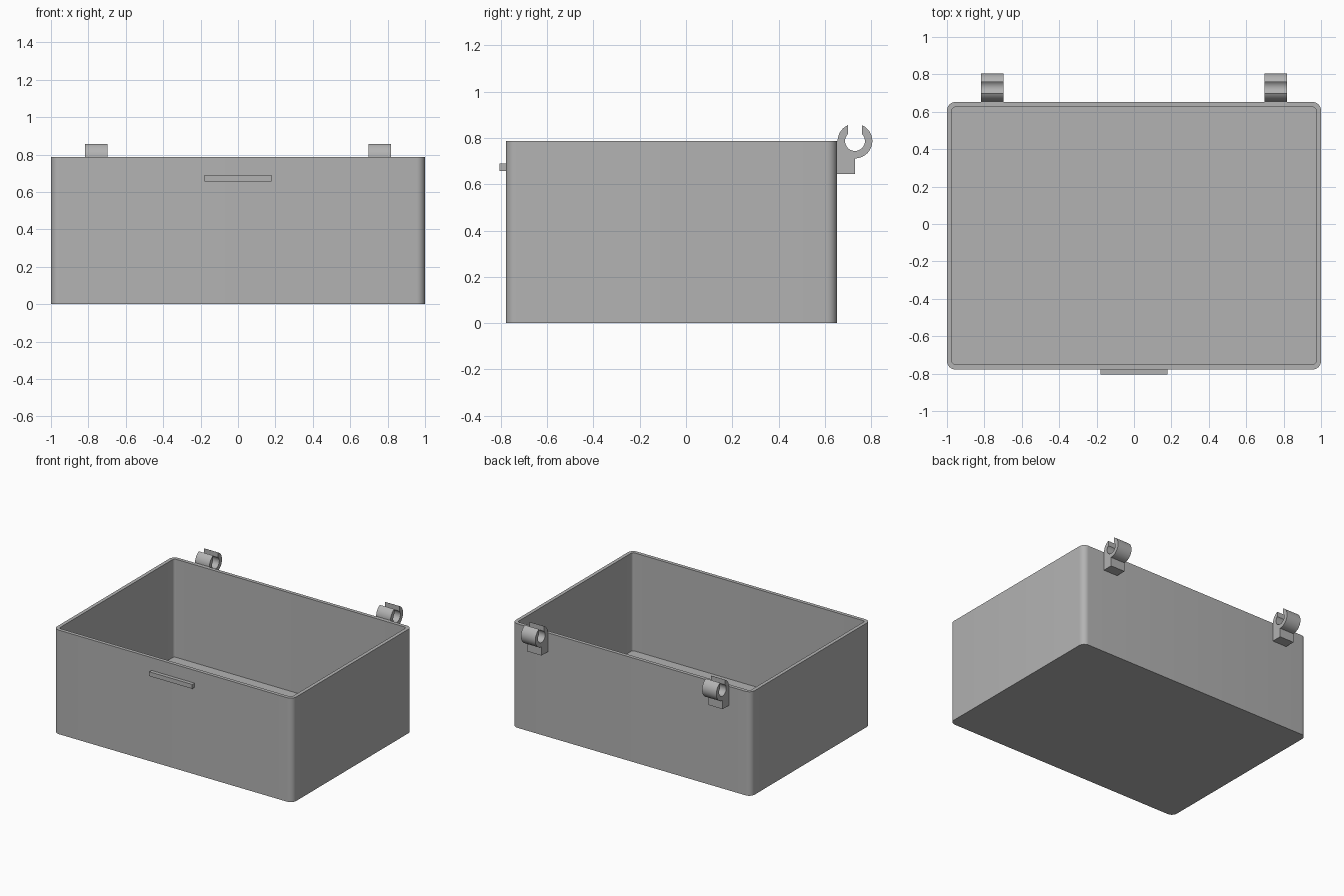
import bpy
import bmesh
import math

cube = bpy.data.objects.get("Cube")
if cube:
    bpy.data.objects.remove(cube, do_unlink=True)

# Single plain grey plastic
grey = bpy.data.materials.new("plain grey")
grey.use_nodes = True
COLOUR = (0.45, 0.45, 0.45, 1)
grey.diffuse_color = COLOUR
grey.node_tree.nodes["Principled BSDF"].inputs["Base Color"].default_value = COLOUR

WALL, FLOOR, HEIGHT = 0.027, 0.045, 0.787
FRONT, BACK, CORNER = -0.778, 0.652, 0.045


def arc(cx, cy, radius, start, end, steps):
    """Points on an arc, angles in degrees."""
    angles = [math.radians(start + (end - start) * i / steps) for i in range(steps + 1)]
    return [(cx + radius * math.cos(a), cy + radius * math.sin(a)) for a in angles]


def rounded_rect(inset):
    """Plan outline of the box, moved inward by inset."""
    r = CORNER - inset
    x = 1 - CORNER
    y0, y1 = FRONT + CORNER, BACK - CORNER
    centres = [(x, y1), (-x, y1), (-x, y0), (x, y0)]
    return [p for i, (cx, cy) in enumerate(centres)
            for p in arc(cx, cy, r, 90 * i, 90 * i + 90, 8)]


def loft(name, rings):
    """Skin a stack of equal-length rings and cap both ends."""
    bm = bmesh.new()
    loops = [[bm.verts.new(p) for p in ring] for ring in rings]
    for a, b in zip(loops, loops[1:]):
        for i in range(len(a)):
            j = (i + 1) % len(a)
            bm.faces.new((a[i], a[j], b[j], b[i]))
    bm.faces.new(loops[0][::-1])
    bm.faces.new(loops[-1])
    bmesh.ops.recalc_face_normals(bm, faces=bm.faces)
    mesh = bpy.data.meshes.new(name)
    bm.to_mesh(mesh)
    bm.free()
    mesh.materials.append(grey)
    obj = bpy.data.objects.new(name, mesh)
    bpy.context.collection.objects.link(obj)
    bpy.ops.object.select_all(action='DESELECT')
    obj.select_set(True)
    bpy.context.view_layer.objects.active = obj
    bpy.ops.object.shade_smooth_by_angle(angle=math.radians(30))
    return obj


# Open box: outer wall, rim, inner wall, floor
outer, inner = rounded_rect(0), rounded_rect(WALL)
loft("box_body", [
    [(x, y, z) for x, y in plan]
    for plan, z in ((outer, 0), (outer, HEIGHT), (inner, HEIGHT), (inner, FLOOR))
])

# Snap hinge clips: block with a slotted ring above it
RING_Y, RING, BORE, SLOT = 0.73, 0.075, 0.043, 0.03
outer_lip = math.degrees(math.acos(SLOT / RING))
bore_lip = math.degrees(math.acos(SLOT / BORE))
clip = [(BACK - 0.004, 0.645), (RING_Y, 0.645)]
clip += arc(RING_Y, HEIGHT, RING, -90, outer_lip, 20)
clip += arc(RING_Y, HEIGHT, BORE, bore_lip, -180 - bore_lip, 28)
clip += arc(RING_Y, HEIGHT, RING, 180 - outer_lip, 180, 10)
clip += [(BACK - 0.004, HEIGHT)]
for side, sign in (("left", 1), ("right", -1)):
    loft("hinge_clip_" + side, [[(sign * x, y, z) for y, z in clip] for x in (0.698, 0.818)])

# Catch ridge on the front wall
ridge = [(-0.805, 0.657), (FRONT + 0.004, 0.657), (FRONT + 0.004, 0.69), (-0.805, 0.69)]
loft("front_catch", [[(x, y, z) for y, z in ridge] for x in (-0.18, 0.18)])
